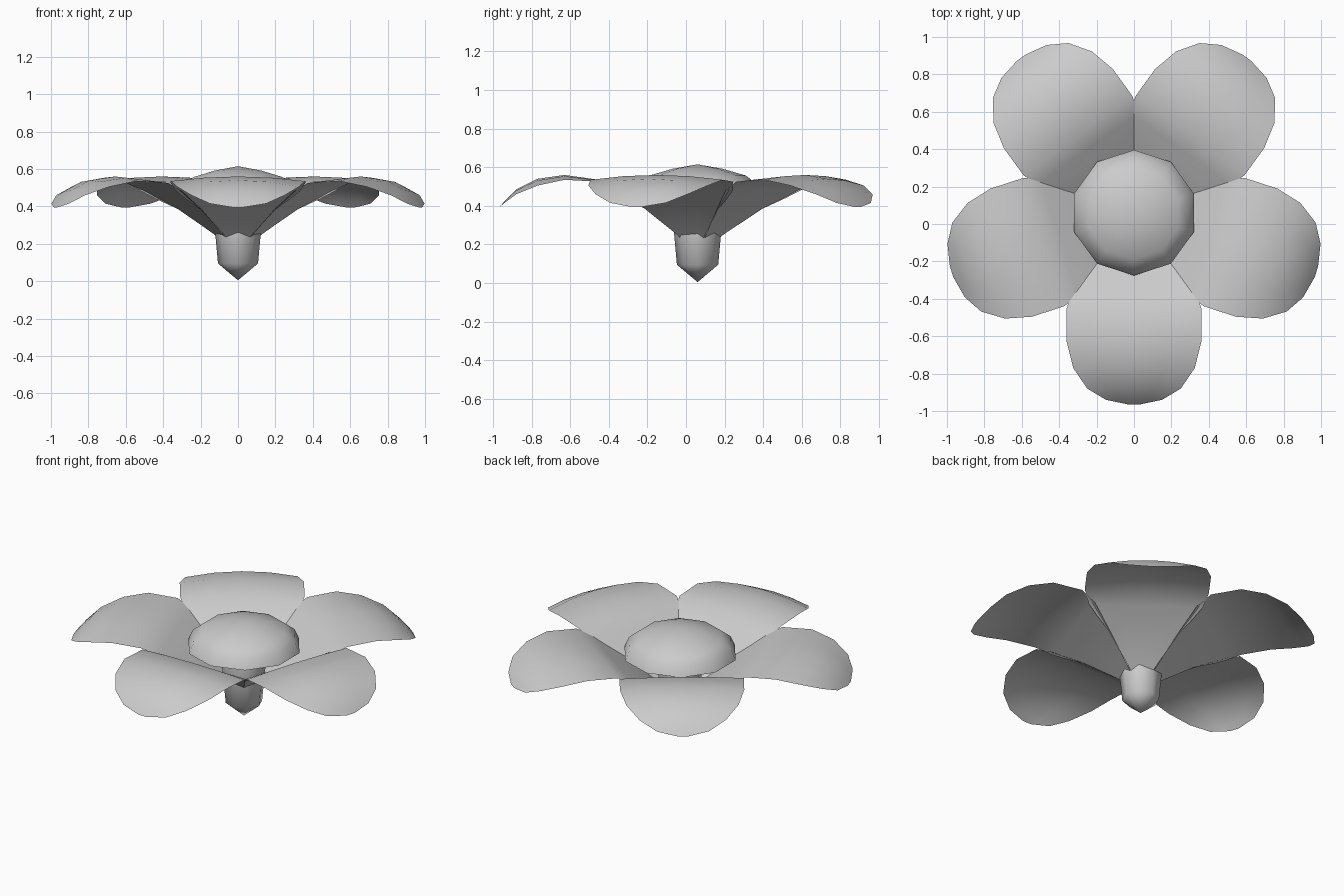
import bpy, bmesh
from math import sin, cos, pi, radians
from mathutils import Vector, Matrix

if "Cube" in bpy.data.objects:
    bpy.data.objects.remove(bpy.data.objects["Cube"], do_unlink=True)

CENTRE = Vector((0, 0.06, 0))
grey = bpy.data.materials.new("plain_grey")
grey.use_nodes = True
grey.diffuse_color = (0.6, 0.6, 0.6, 1)
grey.node_tree.nodes["Principled BSDF"].inputs["Base Color"].default_value = (0.6, 0.6, 0.6, 1)


def finish(name, bm, angle):
    """Turn a bmesh into a smooth-shaded object at the flower's centre."""
    mesh = bpy.data.meshes.new(name)
    bm.to_mesh(mesh)
    bm.free()
    mesh.materials.append(grey)
    ob = bpy.data.objects.new(name, mesh)
    ob.location = CENTRE
    bpy.context.collection.objects.link(ob)
    bpy.ops.object.select_all(action='DESELECT')
    ob.select_set(True)
    bpy.context.view_layer.objects.active = ob
    bpy.ops.object.shade_smooth_by_angle(angle=radians(angle))
    return ob


def lathe(name, profile, sides, angle):
    """Spin a (radius, height) profile around z; radius 0 makes a point."""
    bm = bmesh.new()
    rings = []
    for r, z in profile:
        n = sides if r else 1
        rings.append([bm.verts.new((r * sin(2 * pi * i / sides), r * cos(2 * pi * i / sides), z))
                      for i in range(n)])
    for a, b in zip(rings, rings[1:]):
        for i in range(sides):
            j = (i + 1) % sides
            corners = [a[i % len(a)], a[j % len(a)], b[j % len(b)], b[i % len(b)]]
            bm.faces.new(list(dict.fromkeys(corners)))
    bmesh.ops.recalc_face_normals(bm, faces=bm.faces)
    return finish(name, bm, angle)


# Stem with pointed base, and domed flower centre
lathe("stem", [(0, 0.005), (0.107, 0.095), (0.122, 0.26), (0.13, 0.34), (0.12, 0.42)], 8, 60)
lathe("flower_centre", [(0, 0.615), (0.13, 0.592), (0.25, 0.557), (0.31, 0.51), (0.336, 0.45)], 10, 60)

# Petal rows: distance along petal, half width, height, edge droop
ROWS = [(0.03, 0.02, 0.18, 0), (0.12, 0.085, 0.26, 0), (0.27, 0.2, 0.385, 0),
        (0.36, 0.28, 0.44, 0), (0.42, 0.33, 0.48, 0), (0.51, 0.36, 0.535, 0.01),
        (0.69, 0.36, 0.56, 0.025), (0.83, 0.325, 0.54, 0.035), (0.94, 0.25, 0.485, 0.025),
        (1.0, 0.15, 0.425, 0.01), (1.025, 0.03, 0.395, 0)]
COLUMNS = (-1, -0.5, 0, 0.5, 1)


def petal(name, heading):
    bm = bmesh.new()
    turn = Matrix.Rotation(heading, 4, 'Z')
    grid = [[bm.verts.new(turn @ Vector((r, w * c, z - droop * c * c))) for c in COLUMNS]
            for r, w, z, droop in ROWS]
    for a, b in zip(grid, grid[1:]):
        for i in range(len(COLUMNS) - 1):
            bm.faces.new((a[i], b[i], b[i + 1], a[i + 1]))
    return finish(name, bm, 60)


# Five petals, the first one pointing to the front
for i, side in enumerate(("front", "left", "back_left", "back_right", "right")):
    petal(side + "_petal", radians(72 * i - 90))
